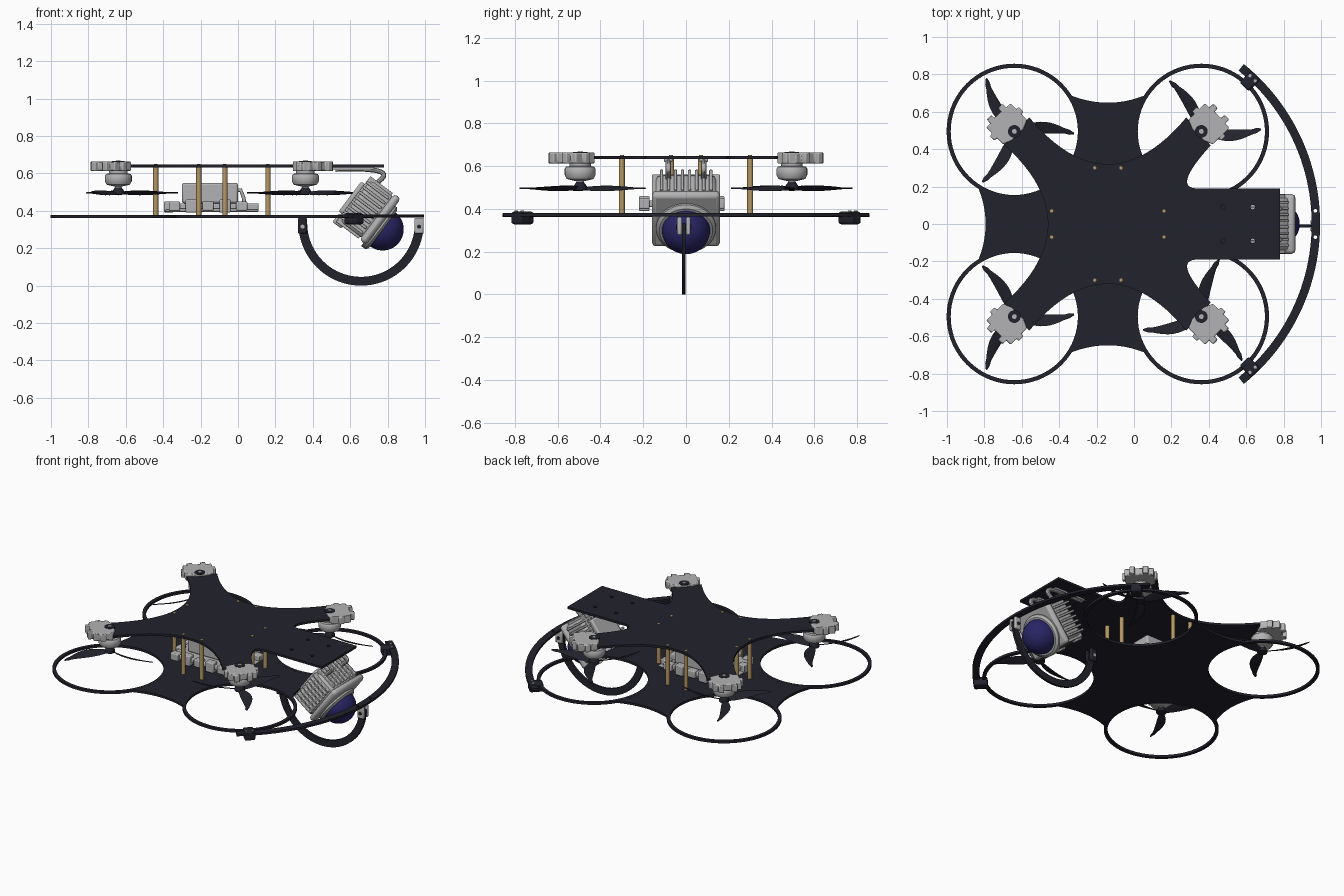
import bpy, bmesh
from math import cos, sin, pi, radians, atan2
from mathutils import Matrix, Vector

if "Cube" in bpy.data.objects:
    bpy.data.objects.remove(bpy.data.objects["Cube"])


def material(name, rgb, rough=0.6):
    m = bpy.data.materials.new(name)
    m.use_nodes = True
    m.diffuse_color = (*rgb, 1)
    bsdf = m.node_tree.nodes["Principled BSDF"]
    bsdf.inputs["Base Color"].default_value = (*rgb, 1)
    bsdf.inputs["Roughness"].default_value = rough
    return m


CARBON = material("dark carbon", (0.016, 0.016, 0.026))
GREY = material("light grey", (0.45, 0.45, 0.46))
BRASS = material("brass", (0.46, 0.31, 0.13))
LENS = material("deep blue lens", (0.022, 0.018, 0.13))
ORIGIN = Matrix.Identity(4)
MID = -0.14                      # x of the frame's own middle
MOTORS = [(sx, sy, MID + sx * 0.5, sy * 0.495) for sx in (-1, 1) for sy in (-1, 1)]


def place(name, mesh, mat, mtx=ORIGIN, bevel=0):
    mesh.materials.clear()
    mesh.materials.append(mat)
    mesh.shade_smooth()
    mesh.set_sharp_from_angle(angle=radians(35))
    ob = bpy.data.objects.new(name, mesh)
    bpy.context.collection.objects.link(ob)
    ob.matrix_world = mtx
    if bevel:
        mod = ob.modifiers.new("soft edges", "BEVEL")
        mod.width, mod.segments = bevel, 2
    return ob


def from_bm(name, bm, mat, mtx=ORIGIN, bevel=0):
    bmesh.ops.recalc_face_normals(bm, faces=bm.faces)
    mesh = bpy.data.meshes.new(name)
    bm.to_mesh(mesh)
    bm.free()
    return place(name, mesh, mat, mtx, bevel)


def curve_mesh(name, loops, closed=True, dims="2D", **settings):
    cu = bpy.data.curves.new(name, "CURVE")
    cu.dimensions = dims
    for key, val in settings.items():
        setattr(cu, key, val)
    for pts in loops:
        sp = cu.splines.new("POLY")
        sp.points.add(len(pts) - 1)
        for p, co in zip(sp.points, pts):
            p.co = (*co, *([0] * (3 - len(co))), 1)
        sp.use_cyclic_u = closed
    ob = bpy.data.objects.new(name, cu)
    mesh = bpy.data.meshes.new_from_object(ob)
    bpy.data.objects.remove(ob)
    return mesh


def plate(name, loops, thick, mat, mtx, bevel=0):
    mesh = curve_mesh(name, loops, fill_mode="BOTH", extrude=thick / 2)
    bm = bmesh.new()
    bm.from_mesh(mesh)
    bmesh.ops.remove_doubles(bm, verts=bm.verts, dist=1e-5)
    return from_bm(name, bm, mat, mtx, bevel)


def box(name, size, loc, mat, base=ORIGIN, bevel=0.006):
    bm = bmesh.new()
    bmesh.ops.create_cube(bm, size=1, matrix=Matrix.Diagonal((*size, 1)))
    return from_bm(name, bm, mat, base @ Matrix.Translation(loc), bevel)


def lathe(name, profile, mat, mtx, steps=32):
    bm = bmesh.new()
    vs = [bm.verts.new((r, 0, z)) for r, z in profile]
    es = [bm.edges.new(pair) for pair in zip(vs, vs[1:])]
    bmesh.ops.spin(bm, geom=vs + es, axis=(0, 0, 1), cent=(0, 0, 0), angle=2 * pi, steps=steps)
    bmesh.ops.remove_doubles(bm, verts=bm.verts, dist=1e-5)
    return from_bm(name, bm, mat, mtx)


def rod(name, r, z0, z1, mat, mtx, steps=16):
    return lathe(name, [(0, z0), (r, z0), (r, z1), (0, z1)], mat, mtx, steps)


def arc(cx, cy, r, a0, a1, n=24):
    angles = [radians(a0 + (a1 - a0) * i / n) for i in range(n + 1)]
    return [(cx + r * cos(a), cy + r * sin(a)) for a in angles]


def circle(cx, cy, r, n=16):
    return arc(cx, cy, r, 0, 360, n)[:-1]


def bend(a, b, c, n=14):
    a, b, c = Vector(a), Vector(b), Vector(c)
    return [tuple(a.lerp(b, i / n).lerp(b.lerp(c, i / n), i / n)) for i in range(n + 1)]


def at(x, y, z):
    return Matrix.Translation((x, y, z))


# Lower plate: scooped body between four duct rings
def mirror_x(pts):
    return [(2 * MID - x, y) for x, y in reversed(pts)]


def mirror_y(pts):
    return [(x, -y) for x, y in reversed(pts)]


back_left = arc(MID - 0.5, 0.495, 0.352, 34, -124)
back_edge = bend(mirror_x(back_left)[-1], (MID, 0.605), back_left[0])
left_edge = bend(back_left[-1], (-0.75, 0), mirror_y(back_left)[0])
body = (back_edge[:-1] + back_left + left_edge[1:-1] + mirror_y(back_left)
        + mirror_y(back_edge)[1:-1] + mirror_x(mirror_y(back_left))
        + mirror_x(left_edge)[1:-1] + mirror_x(back_left)[:-1])
plate("lower_plate", [body], 0.015, CARBON, at(0, 0, 0.37))
for sx, sy, x, y in MOTORS:
    plate("duct_ring", [circle(x, y, 0.362, 72), circle(x, y, 0.34, 72)], 0.016, CARBON, at(0, 0, 0.37))

# Upper plate: four arms and a camera tongue, drilled for bolts
posts = [(MID + sx * a, sy * b) for a, b in ((0.07, 0.3), (0.3, 0.07)) for sx in (-1, 1) for sy in (-1, 1)]
arm_back = bend((0.28, 0.57), (MID, 0.07), (-0.56, 0.57), 24)
arm_left = bend((-0.69, 0.42), (-0.23, 0), (-0.69, -0.42), 24)
notch = bend((0.34, 0.19), (0.2, 0.19), (0.41, 0.42))
outline = (arm_back + arm_left + mirror_y(arm_back) + mirror_y(notch)
           + [(0.78, -0.19), (0.78, 0.19)] + notch)
holes = [circle(x, sy * 0.09, 0.012) for x in (0.475, 0.635) for sy in (-1, 1)]
plate("upper_plate", [outline] + holes, 0.015, CARBON, at(0, 0, 0.64))
for x, y in posts:
    rod("standoff", 0.014, 0.37, 0.645, BRASS, at(x, y, 0), 12)
    rod("standoff_screw", 0.009, 0.645, 0.651, BRASS, at(x, y, 0), 12)

# Motors, clamps and three-bladed propellers
half = [(-0.025, 0.045), (-0.005, 0.092), (0.04, 0.092), (0.04, 0.11), (0.075, 0.11), (0.075, 0.092),
        (0.12, 0.092), (0.12, 0.06), (0.15, 0.06), (0.15, 0.025), (0.125, 0.025)]
clamp = half + mirror_y(half)


def blade(hand):
    bm = bmesh.new()
    rows = []
    for i in range(13):
        t = i / 12
        chord = 0.012 + 0.022 * sin(pi * min(1, t * 1.15) ** 0.9) if t < 0.9 else 0.016 * (1.04 - t) / 0.14
        sweep, tilt = 0.026 * sin(pi * t) - 0.012 * t, radians(28 - 16 * t)
        row = []
        for k, h in ((-1, 0), (0, 0.004), (1, 0), (0, -0.003)):
            row.append(bm.verts.new((0.015 + 0.305 * t, hand * (sweep + k * chord * cos(tilt)),
                                     k * chord * sin(tilt) + h)))
        rows.append(row)
    for a, b in zip(rows, rows[1:]):
        for k in range(4):
            bm.faces.new((a[k], a[k - 1], b[k - 1], b[k]))
    bm.faces.new(rows[0])
    bm.faces.new(rows[-1])
    return bm


for sx, sy, x, y in MOTORS:
    here = at(x, y, 0)
    out = here @ Matrix.Rotation(atan2(sy, sx), 4, "Z")
    plate("motor_clamp", [clamp], 0.05, GREY, out @ at(0, 0, 0.638), 0.006)
    for v in (-0.043, 0.043):
        box("clamp_lug", (0.07, 0.035, 0.045), (0.11, v, 0.638), GREY, out, 0.01)
    lathe("motor", [(0, 0.62), (0.05, 0.62), (0.05, 0.6), (0.066, 0.597), (0.072, 0.588), (0.072, 0.558),
                    (0.062, 0.54), (0.035, 0.533), (0.018, 0.53), (0.018, 0.52), (0, 0.52)], GREY, here)
    rod("motor_seat", 0.034, 0.66, 0.665, CARBON, here, 24)
    rod("motor_bolt", 0.013, 0.66, 0.669, GREY, here, 12)
    lathe("propeller_hub", [(0, 0.525), (0.018, 0.525), (0.032, 0.505), (0.032, 0.488), (0, 0.483)], CARBON, here)
    rod("propeller_nut", 0.012, 0.52, 0.535, GREY, here, 12)
    turn = 195 if (sx, sy) == (1, -1) else 0
    for k in range(3):
        from_bm("propeller_blade", blade(-1 if sx == sy else 1), CARBON,
                at(x, y, 0.496) @ Matrix.Rotation(radians(turn + 120 * k), 4, "Z"))

# Flight electronics stacked between the plates
box("circuit_board", (0.5, 0.3, 0.012), (-0.14, 0, 0.4), GREY)
box("battery_tray", (0.4, 0.36, 0.03), (-0.17, -0.02, 0.425), GREY)
box("control_box", (0.3, 0.26, 0.11), (-0.15, 0, 0.495), GREY, bevel=0.012)
for i in range(5):
    for sy in (-1, 1):
        box("connector", (0.06, 0.05, 0.05 + 0.02 * (i % 2)), (-0.34 + 0.09 * i, sy * 0.175 - 0.02, 0.425), GREY)
for y in (-0.1, 0, 0.1):
    box("port", (0.06, 0.05, 0.04), (0.08, y, 0.42), GREY)
    box("rear_port", (0.05, 0.05, 0.06), (-0.37, y, 0.42), GREY)
place("wire", curve_mesh("wire", [[(0.04, -0.1, 0.4), (0.03, -0.1, 0.47), (0.015, -0.1, 0.51), (0, -0.1, 0.51)]],
                         False, "3D", bevel_depth=0.01), GREY)

# Tilted camera with cooling fins, bezel and domed lens
cam = at(0.7, 0, 0.4) @ Matrix.Rotation(radians(37), 4, "Y")
box("camera_body", (0.17, 0.29, 0.28), (-0.01, 0, 0), GREY, cam, 0.03)
box("camera_front", (0.045, 0.32, 0.31), (0.075, 0, 0), GREY, cam, 0.02)
for i in range(8):
    o = -0.115 + 0.033 * i
    box("side_fin", (0.15, 0.318, 0.015), (-0.03, 0, o), GREY, cam, 0.004)
    box("top_fin", (0.15, 0.015, 0.305), (-0.03, o, 0), GREY, cam, 0.004)
box("camera_back", (0.035, 0.2, 0.2), (-0.11, 0, 0), GREY, cam, 0.01)
for y in (-0.08, 0.08):
    box("camera_plug", (0.06, 0.05, 0.06), (-0.09, y, -0.135), GREY, cam, 0.01)
lens_axis = cam @ at(0.1, 0, -0.035) @ Matrix.Rotation(pi / 2, 4, "Y")
lathe("lens_bezel", [(0, -0.02), (0.14, -0.02), (0.14, 0.008), (0.125, 0.02), (0.1, 0.02)], GREY, lens_axis, 48)
dome = bmesh.new()
bmesh.ops.create_uvsphere(dome, u_segments=40, v_segments=24, radius=0.113)
from_bm("lens_dome", dome, LENS, lens_axis @ at(0, 0, 0.018))
hook = bend((0.52, 0, 0.622), (0.86, 0, 0.635), (0.755, 0, 0.56)) + [(0.71, 0, 0.5)]
for y in (-0.083, 0.083):
    mesh = curve_mesh("camera_hanger", [hook], False, "3D", bevel_depth=0.014, bevel_resolution=3, use_fill_caps=True)
    place("camera_hanger", mesh, GREY, at(0, y, 0))
    box("hanger_pad", (0.24, 0.04, 0.014), (0.61, y, 0.627), GREY, bevel=0.003)

# Front bumper arc with its ring brackets
bumper = arc(-0.105, 0, 1.1, -51, 51, 48) + arc(-0.105, 0, 1.055, 51, -51, 48)
plate("bumper", [bumper] + [circle(0.97, y, 0.01) for y in (-0.07, 0.07)], 0.015, CARBON, at(0, 0, 0.373))
for sy in (-1, 1):
    base = at(0.62, sy * 0.765, 0.358) @ Matrix.Rotation(sy * radians(45), 4, "Z")
    box("bumper_bracket", (0.09, 0.07, 0.06), (0, 0, 0), CARBON, base, 0.012)
    for v in (-0.02, 0.02):
        rod("bracket_screw", 0.009, 0, 0.034, GREY, base @ at(0.02, v, 0), 12)

# Half-round skid hanging under the camera
skid = arc(0.658, 0.335, 0.335, 180, 360, 48) + arc(0.658, 0.335, 0.288, 360, 180, 48)
plate("skid", [skid], 0.016, CARBON, at(0, -0.01, 0) @ Matrix.Rotation(pi / 2, 4, "X"))
for x, mat, pin in ((0.345, CARBON, GREY), (0.968, GREY, CARBON)):
    for y in (-0.03, 0.01):
        box("skid_cheek", (0.05, 0.022, 0.085), (x, y, 0.32), mat, bevel=0.008)
    rod("skid_pin", 0.011, -0.036, 0.036, pin, at(x, -0.01, 0.315) @ Matrix.Rotation(pi / 2, 4, "X"), 12)
